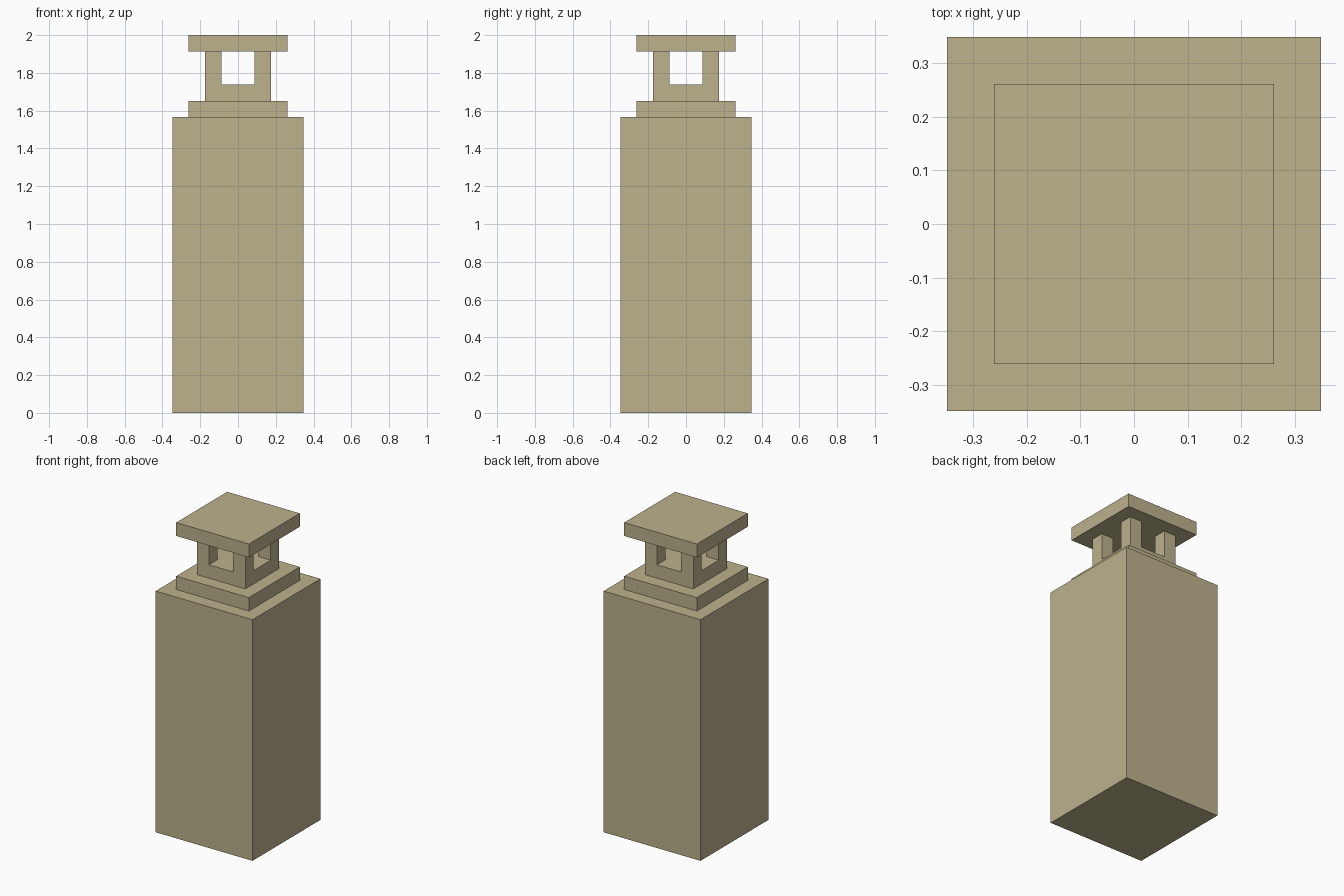
import bpy

cube = bpy.data.objects.get("Cube")
if cube:
    bpy.data.objects.remove(cube, do_unlink=True)

U = 2 / 23  # module: every part is a whole number of these

stone = bpy.data.materials.new("sandstone")
stone.use_nodes = True
colour = (0.509, 0.445, 0.266, 1)
stone.diffuse_color = colour
bsdf = next(n for n in stone.node_tree.nodes if n.type == 'BSDF_PRINCIPLED')
bsdf.inputs["Base Color"].default_value = colour
bsdf.inputs["Roughness"].default_value = 0.9


def block(name, width, bottom, top, x=0, y=0):
    """Square block, measured in modules."""
    bpy.ops.mesh.primitive_cube_add(size=1, location=(x * U, y * U, (bottom + top) / 2 * U))
    ob = bpy.context.object
    ob.name = name
    ob.scale = (width * U, width * U, (top - bottom) * U)
    bpy.ops.object.transform_apply(location=False, rotation=False, scale=True)
    ob.data.materials.append(stone)
    return ob


# Tall shaft and stepped slab
block("shaft", 8, 0, 18)
block("step_slab", 6, 18, 19)

# Open lantern: solid floor with four corner posts
block("lantern_floor", 4, 19, 20)
for side, sx in (("right", -1), ("left", 1)):
    for end, sy in (("front", -1), ("back", 1)):
        block(f"post_{end}_{side}", 1, 20, 22, sx * 1.5, sy * 1.5)

# Flat cap
block("cap_slab", 6, 22, 23)
